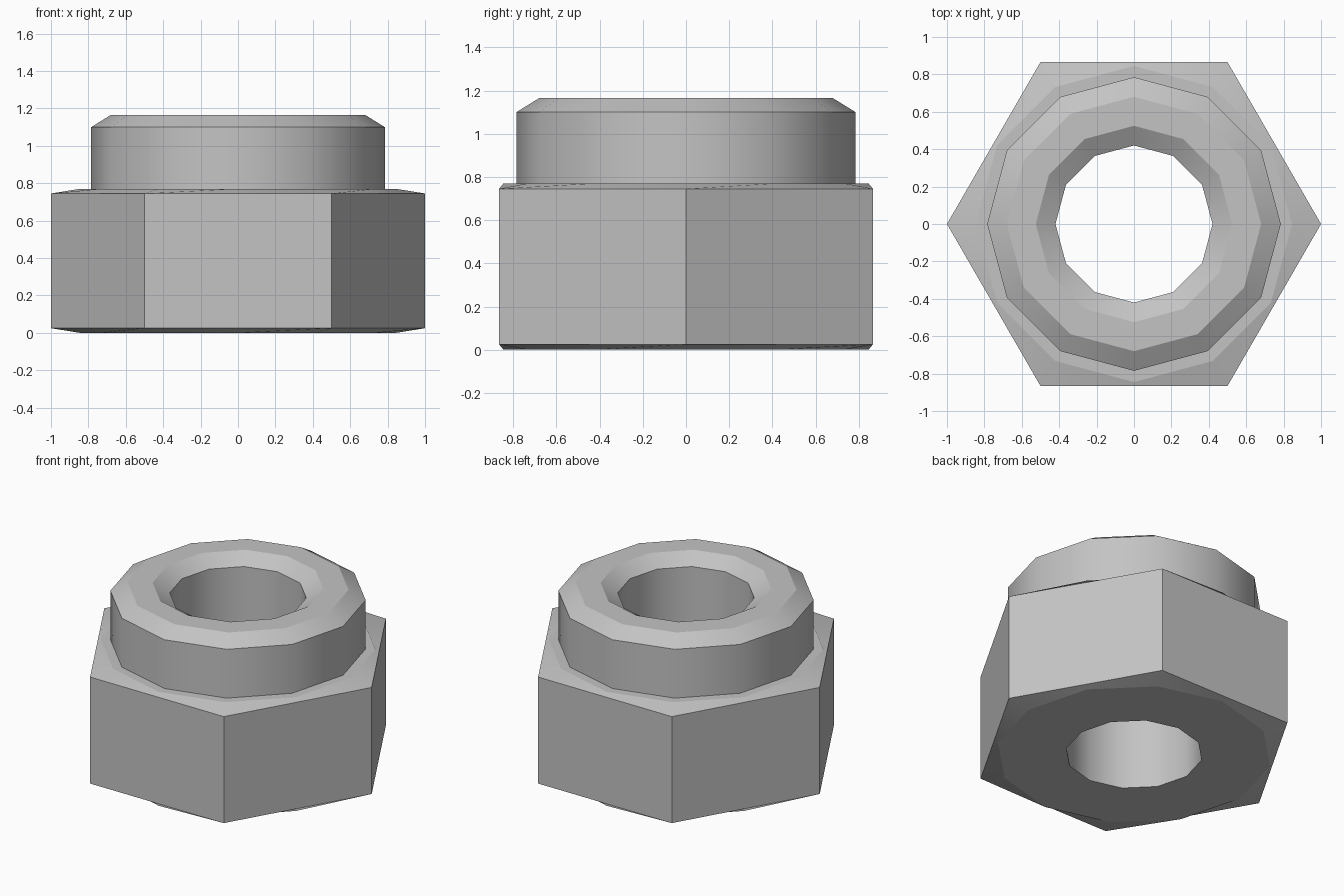
import bpy, bmesh
from math import cos, sin, pi, radians

cube = bpy.data.objects.get("Cube")
if cube:
    bpy.data.objects.remove(cube, do_unlink=True)

SIDES = 12
HEX = "hex"  # marks a hexagonal ring with corner radius 1

# Closed cross-section: (radius, height), from the bottom outwards and back down the bore
PROFILE = [
    (0.42, 0.0), (0.845, 0.0), (HEX, 0.025), (HEX, 0.745), (0.845, 0.77),
    (0.785, 0.77), (0.785, 1.1), (0.68, 1.165), (0.525, 1.165), (0.42, 1.1),
]


def make_ring(bm, radius, z):
    ring = []
    for i in range(SIDES):
        r = radius
        if radius == HEX:
            r = cos(pi / 6) if i % 2 else 1.0
        a = 2 * pi * i / SIDES
        ring.append(bm.verts.new((r * cos(a), r * sin(a), z)))
    return ring


# Steel material
steel = bpy.data.materials.new("steel grey")
steel.use_nodes = True
colour = (0.55, 0.55, 0.55, 1.0)
steel.diffuse_color = colour
steel.node_tree.nodes["Principled BSDF"].inputs["Base Color"].default_value = colour

# Hexagonal body, round collar and bore in one closed skin
bm = bmesh.new()
rings = [make_ring(bm, r, z) for r, z in PROFILE]
for lower, upper in zip(rings, rings[1:] + rings[:1]):
    for i in range(SIDES):
        j = (i + 1) % SIDES
        bm.faces.new((lower[i], lower[j], upper[j], upper[i]))
bmesh.ops.recalc_face_normals(bm, faces=bm.faces)

# Round surfaces are smooth; rims and hexagon corners stay crisp
for face in bm.faces:
    face.smooth = True
for edge in bm.edges:
    along_rim = abs(edge.verts[0].co.z - edge.verts[1].co.z) < 1e-5
    edge.smooth = edge.calc_face_angle() < radians(35)
    if along_rim and edge.calc_face_angle() > radians(5):
        edge.smooth = False

mesh = bpy.data.meshes.new("hex_nut")
bm.to_mesh(mesh)
bm.free()
mesh.materials.append(steel)
nut = bpy.data.objects.new("hex_nut", mesh)
bpy.context.collection.objects.link(nut)
